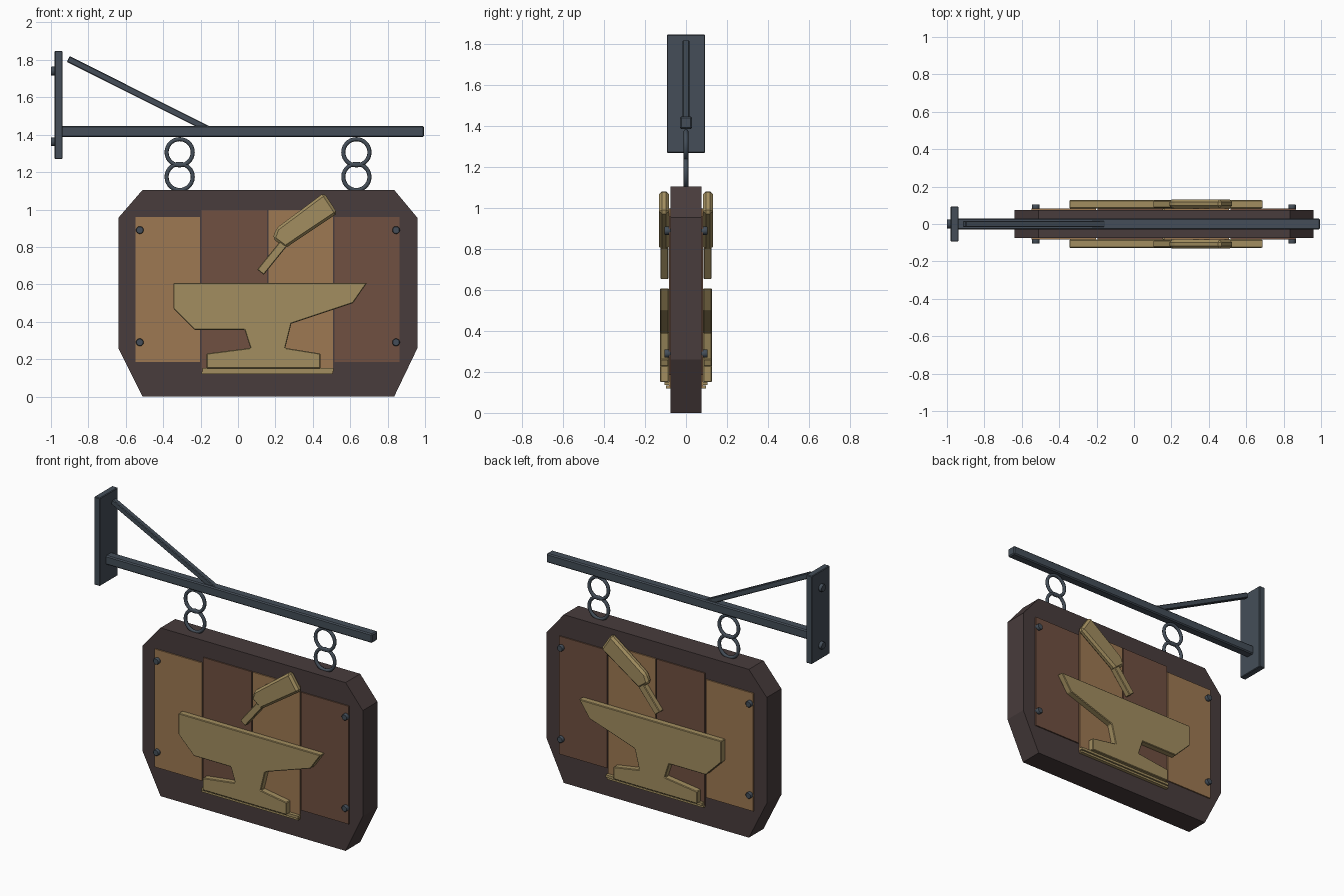
import bpy, bmesh, math
from mathutils import Vector, Matrix

if "Cube" in bpy.data.objects:
    bpy.data.objects.remove(bpy.data.objects["Cube"], do_unlink=True)


def material(name, rgb):
    m = bpy.data.materials.new(name)
    m.use_nodes = True
    m.diffuse_color = (*rgb, 1)
    m.node_tree.nodes["Principled BSDF"].inputs["Base Color"].default_value = (*rgb, 1)
    return m


DARK = material("dark frame wood", (0.065, 0.045, 0.045))
LIGHT = material("light plank wood", (0.34, 0.19, 0.085))
BROWN = material("brown plank wood", (0.16, 0.08, 0.052))
BRASS = material("brass", (0.36, 0.27, 0.115))
IRON = material("dark iron", (0.058, 0.076, 0.098))


def finish(name, bm, mat, bevel=0.0, smooth=False):
    bmesh.ops.recalc_face_normals(bm, faces=bm.faces)
    mesh = bpy.data.meshes.new(name)
    bm.to_mesh(mesh)
    bm.free()
    mesh.materials.append(mat)
    ob = bpy.data.objects.new(name, mesh)
    bpy.context.collection.objects.link(ob)
    if bevel:
        mod = ob.modifiers.new("Bevel", "BEVEL")
        mod.width, mod.segments, mod.limit_method = bevel, 1, "ANGLE"
    if smooth:
        bpy.ops.object.select_all(action="DESELECT")
        bpy.context.view_layer.objects.active = ob
        ob.select_set(True)
        bpy.ops.object.shade_smooth_by_angle(angle=math.radians(50))
    return ob


def plate(name, outline, y0, y1, mat, bevel=0.0):
    """Extrude an x-z outline from y0 to y1."""
    bm = bmesh.new()
    face = bm.faces.new([bm.verts.new((x, y0, z)) for x, z in outline])
    out = bmesh.ops.extrude_face_region(bm, geom=[face])["geom"]
    verts = [v for v in out if isinstance(v, bmesh.types.BMVert)]
    bmesh.ops.translate(bm, verts=verts, vec=(0, y1 - y0, 0))
    return finish(name, bm, mat, bevel)


def rect(x0, x1, z0, z1):
    return [(x0, z0), (x1, z0), (x1, z1), (x0, z1)]


def bar(start, end, width):
    """Outline of a slanted bar between two x-z points."""
    a, b = Vector(start), Vector(end)
    d = (b - a).normalized() * width / 2
    n = Vector((-d.y, d.x))
    return [a + n, a - n, b - n, b + n]


def bolt(name, centre, radius, length, axis):
    bm = bmesh.new()
    turn = Vector((0, 0, 1)).rotation_difference(Vector(axis)).to_matrix().to_4x4()
    bmesh.ops.create_cone(bm, cap_ends=True, segments=10, radius1=radius, radius2=radius,
                          depth=length, matrix=Matrix.Translation(centre) @ turn)
    return finish(name, bm, IRON, 0.003, True)


def ring(name, x, z, major=0.07, minor=0.011):
    bm = bmesh.new()
    turn = Matrix.Rotation(math.pi / 2, 4, "X")
    n, m = 28, 8
    loops = []
    for i in range(n):
        a = math.tau * i / n
        loop = []
        for j in range(m):
            b = math.tau * j / m
            r = major + minor * math.cos(b)
            co = turn @ Vector((r * math.cos(a), r * math.sin(a), minor * math.sin(b)))
            loop.append(bm.verts.new(co + Vector((x, 0, z))))
        loops.append(loop)
    for i in range(n):
        p, q = loops[i], loops[(i + 1) % n]
        for j in range(m):
            k = (j + 1) % m
            bm.faces.new((p[j], q[j], q[k], p[k]))
    return finish(name, bm, IRON, smooth=True)


# Board with clipped corners
board = [(-0.51, 0), (0.835, 0), (0.96, 0.26), (0.96, 0.955),
         (0.835, 1.105), (-0.51, 1.105), (-0.64, 0.955), (-0.64, 0.26)]
plate("sign_board", board, -0.076, 0.076, DARK)

ANVIL = [(-0.345, 0.608), (0.69, 0.608), (0.615, 0.50), (0.285, 0.39), (0.253, 0.26),
         (0.44, 0.23), (0.44, 0.15), (-0.168, 0.15), (-0.168, 0.23), (0.066, 0.26),
         (0.035, 0.357), (-0.233, 0.357), (-0.345, 0.469)]
HEAD = [(0.205, 0.90), (0.46, 1.09), (0.532, 0.98), (0.253, 0.793), (0.185, 0.845)]
PLANKS = [(-0.547, -0.203, 0.185, 0.96, LIGHT), (-0.195, 0.156, 0.125, 0.998, BROWN),
          (0.164, 0.508, 0.125, 0.998, LIGHT), (0.516, 0.863, 0.185, 0.96, BROWN)]

# Decoration repeated on both faces of the board
for side, s in (("front", -1), ("back", 1)):
    for i, (x0, x1, z0, z1, mat) in enumerate(PLANKS):
        plate(f"{side}_plank_{i + 1}", rect(x0, x1, z0, z1), s * 0.07, s * 0.084, mat)
    plate(f"{side}_anvil", ANVIL, s * 0.084, s * 0.127, BRASS, 0.004)
    plate(f"{side}_anvil_foot", rect(-0.19, 0.51, 0.135, 0.152), s * 0.08, s * 0.106, BRASS)
    plate(f"{side}_anvil_foot_trim", rect(-0.195, 0.505, 0.12, 0.133), s * 0.075, s * 0.098, BRASS)
    plate(f"{side}_hammer_head", HEAD, s * 0.084, s * 0.131, BRASS, 0.014)
    plate(f"{side}_hammer_handle", bar((0.12, 0.665), (0.27, 0.85), 0.045),
          s * 0.086, s * 0.125, BRASS, 0.004)
    for x in (-0.525, 0.845):
        for z in (0.29, 0.89):
            bolt(f"{side}_board_bolt", (x, s * 0.09, z), 0.021, 0.03, (0, 1, 0))

# Hanging rings
for x in (-0.312, 0.633):
    ring("upper_ring", x, 1.306)
    ring("lower_ring", x, 1.174)

# Wall bracket
plate("wall_plate", rect(-0.98, -0.938, 1.27, 1.848), -0.094, 0.094, IRON, 0.004)
plate("beam", rect(-0.945, 0.995, 1.387, 1.447), -0.03, 0.03, IRON, 0.007)
plate("brace", bar((-0.908, 1.805), (-0.15, 1.425), 0.034), -0.017, 0.017, IRON, 0.004)
for z in (1.362, 1.74):
    bolt("wall_bolt", (-0.985, 0, z), 0.025, 0.03, (1, 0, 0))
